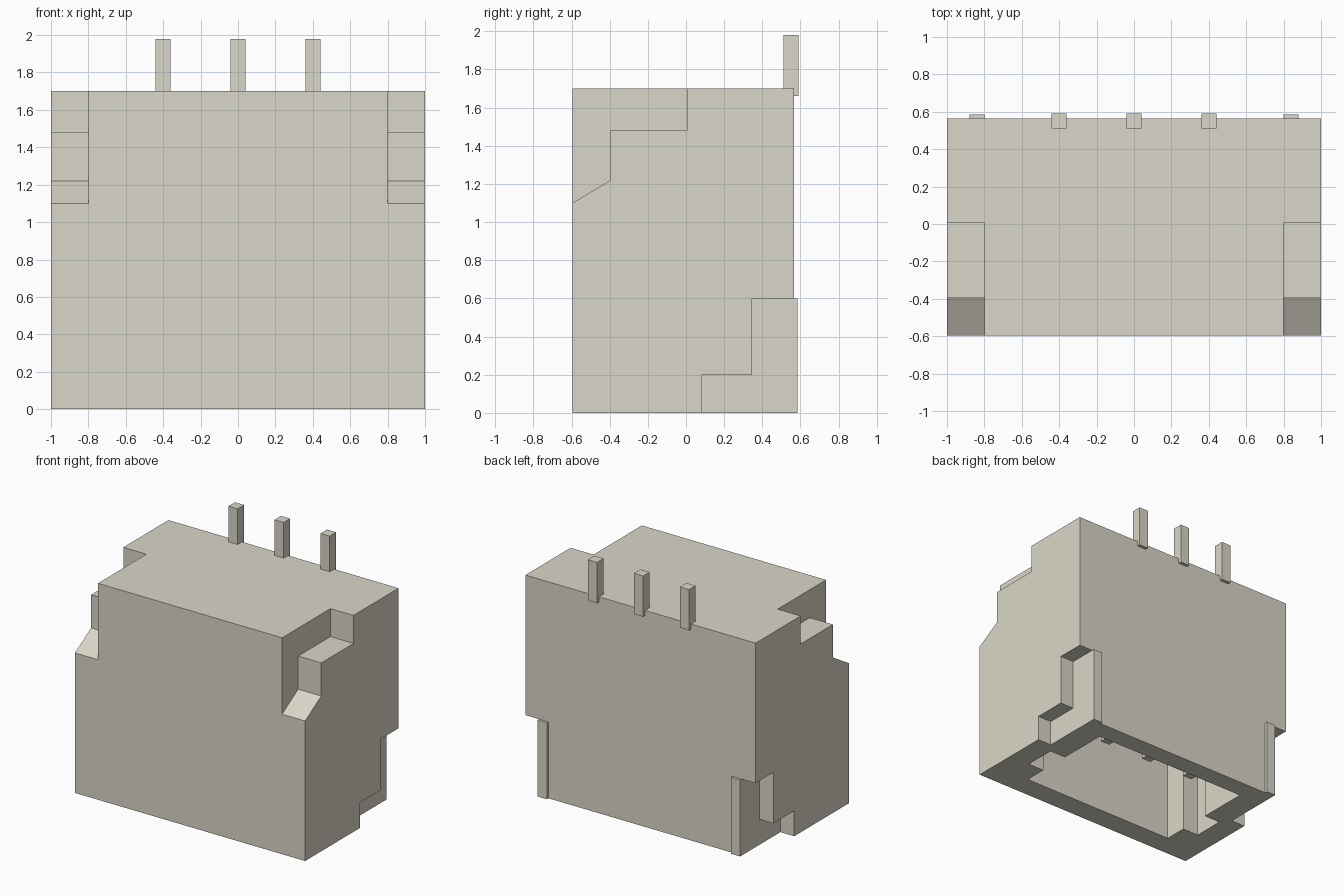
import bpy, bmesh
from mathutils import Vector

if "Cube" in bpy.data.objects:
    bpy.data.objects.remove(bpy.data.objects["Cube"])

plastic = bpy.data.materials.new("warm_grey_plastic")
plastic.diffuse_color = (0.70, 0.68, 0.58, 1)
plastic.use_nodes = True
plastic.node_tree.nodes["Principled BSDF"].inputs["Base Color"].default_value = plastic.diffuse_color


def prism(name, profile, lo, hi, axis):
    """Extrude a profile: axis 'x' takes (y, z) points, axis 'z' takes (x, y)."""
    place = (lambda a, b, t: (t, a, b)) if axis == 'x' else (lambda a, b, t: (a, b, t))
    bm = bmesh.new()
    face = bm.faces.new([bm.verts.new(place(a, b, lo)) for a, b in profile])
    grown = bmesh.ops.extrude_face_region(bm, geom=[face])["geom"]
    moved = [v for v in grown if isinstance(v, bmesh.types.BMVert)]
    bmesh.ops.translate(bm, verts=moved, vec=Vector(place(0, 0, hi - lo)))
    bmesh.ops.recalc_face_normals(bm, faces=bm.faces)
    mesh = bpy.data.meshes.new(name)
    bm.to_mesh(mesh)
    bm.free()
    mesh.materials.append(plastic)
    obj = bpy.data.objects.new(name, mesh)
    bpy.context.collection.objects.link(obj)
    return obj


def box(name, x0, x1, y0, y1, z0, z1):
    return prism(name, [(x0, y0), (x1, y0), (x1, y1), (x0, y1)], z0, z1, 'z')


def cut(target, cutter):
    cutter.hide_render = True
    mod = target.modifiers.new("cut", 'BOOLEAN')
    mod.operation, mod.solver, mod.object = 'DIFFERENCE', 'EXACT', cutter
    bpy.context.view_layer.objects.active = target
    bpy.ops.object.modifier_apply(modifier=mod.name)
    bpy.data.objects.remove(cutter)


FRONT, BACK, TOP = -0.595, 0.565, 1.70
housing = box("housing", -1, 1, FRONT, BACK, 0, TOP)

# stepped notches at the top front and bottom back of each side
slope = 0.12 / 0.20
upper = [(-0.695, 1.10 - 0.1 * slope), (-0.395, 1.22), (-0.395, 1.48),
         (0.005, 1.48), (0.005, 1.9), (-0.695, 1.9)]
lower = [(0.085, -0.2), (0.085, 0.20), (0.345, 0.20), (0.345, 0.60),
         (0.8, 0.60), (0.8, -0.2)]
for s in (-1, 1):
    for profile, inner in ((upper, 0.80), (lower, 0.88)):
        a, b = sorted((s * inner, s * 1.2))
        cut(housing, prism("notch_cutter", profile, a, b, 'x'))

# open socket with a key slot in each side wall
half = [(0.68, -0.42), (0.68, -0.24), (0.82, -0.24), (0.82, 0.01), (0.68, 0.01), (0.68, 0.415)]
socket = half + [(-x, y) for x, y in reversed(half)]
cut(housing, prism("socket_cutter", socket, -0.2, 1.30, 'z'))

# thin ribs on the back, beside the lower notches
for s, side in ((-1, "left"), (1, "right")):
    a, b = sorted((s * 0.80, s * 0.88))
    box("back_rib_" + side, a, b, BACK, 0.585, 0, 0.60)

# contact pins: solder leg above, mating pin inside the socket
for i, x in enumerate((-0.4, 0, 0.4), 1):
    box(f"solder_leg_{i}", x - 0.04, x + 0.04, 0.51, 0.59, 1.66, 1.98)
    box(f"mating_pin_{i}", x - 0.04, x + 0.04, 0.14, 0.22, 0.17, 1.30)
